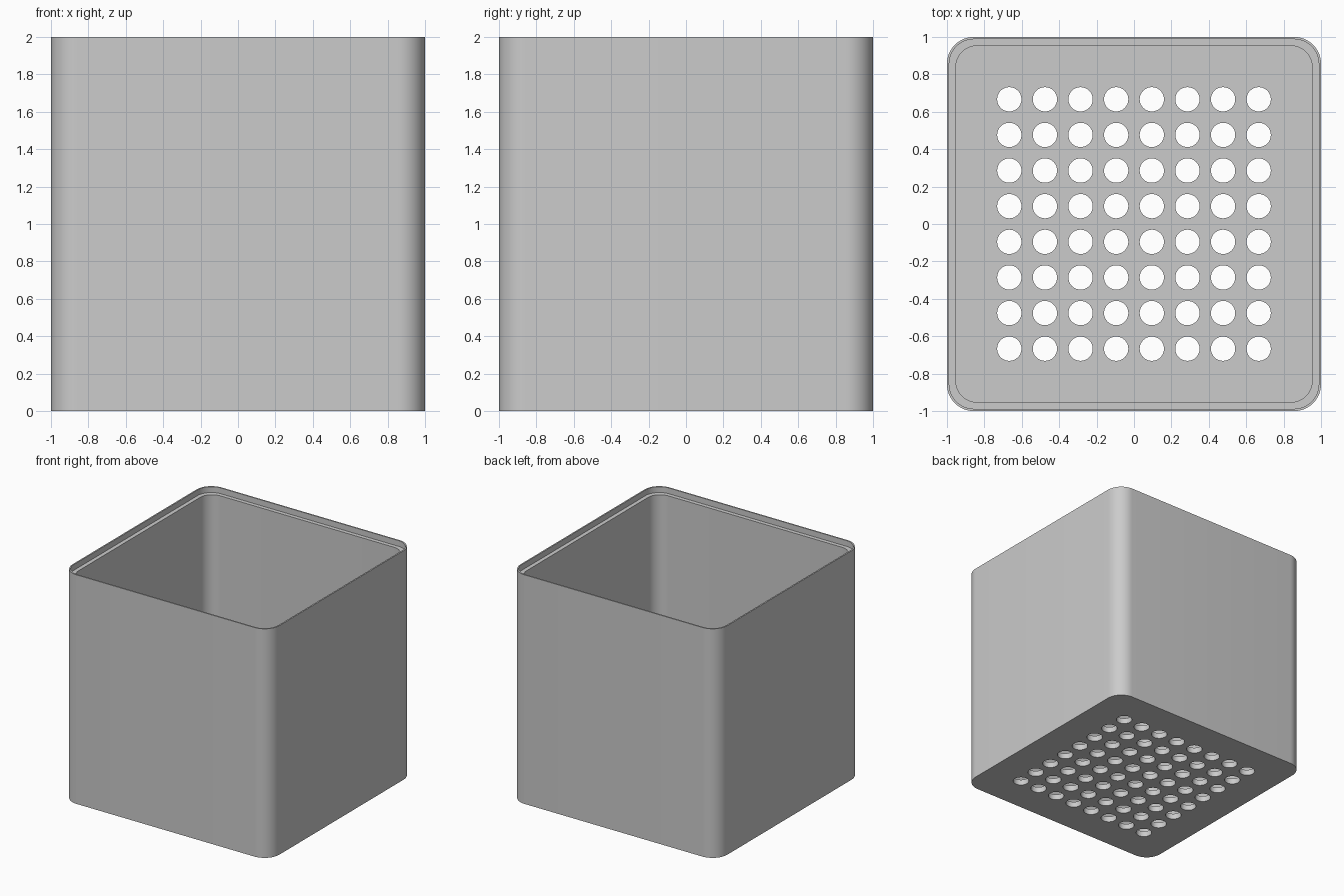
import bpy, bmesh, math

if "Cube" in bpy.data.objects:
    bpy.data.objects.remove(bpy.data.objects["Cube"])

SEGS = 12            # segments per rounded corner
WALL_IN = 0.953      # half width of the cavity
LIP_IN = 0.988       # half width inside the thin rim
FLOOR = 0.05
LEDGE = 1.95
PITCH = 0.1905
HOLE_R = 0.065


def rounded_loop(bm, half, radius, z):
    """Ring of vertices forming a rounded square."""
    c = half - radius
    ring = []
    for k, (sx, sy) in enumerate([(1, 1), (-1, 1), (-1, -1), (1, -1)]):
        for i in range(SEGS + 1):
            a = math.pi / 2 * (k + i / SEGS)
            ring.append(bm.verts.new((sx * c + radius * math.cos(a),
                                      sy * c + radius * math.sin(a), z)))
    return ring


def make_object(name, bm):
    bmesh.ops.recalc_face_normals(bm, faces=bm.faces)
    mesh = bpy.data.meshes.new(name)
    bm.to_mesh(mesh)
    bm.free()
    obj = bpy.data.objects.new(name, mesh)
    bpy.context.collection.objects.link(obj)
    return obj


# Open box: outer wall, thin rim, ledge, cavity and floor
bm = bmesh.new()
rings = [rounded_loop(bm, *p) for p in (
    (1.0, 0.143, 0), (1.0, 0.143, 2), (LIP_IN, 0.131, 2),
    (LIP_IN, 0.131, LEDGE), (WALL_IN, 0.115, LEDGE), (WALL_IN, 0.115, FLOOR))]
for a, b in zip(rings, rings[1:]):
    n = len(a)
    for i in range(n):
        j = (i + 1) % n
        bm.faces.new((a[i], a[j], b[j], b[i]))
bm.faces.new(rings[0][::-1])
bm.faces.new(rings[-1])
box = make_object("perforated_box", bm)

# Grid of drain hole cutters
bm = bmesh.new()
for ix in range(8):
    for iy in range(8):
        made = bmesh.ops.create_cone(bm, cap_ends=True, segments=32,
                                     radius1=HOLE_R, radius2=HOLE_R, depth=0.3)
        bmesh.ops.translate(bm, verts=made["verts"],
                            vec=((ix - 3.5) * PITCH, (iy - 3.5) * PITCH, 0))
cutter = make_object("hole_cutter", bm)
cutter.hide_render = True

# Cut the holes through the floor
mod = box.modifiers.new("drain_holes", 'BOOLEAN')
mod.operation = 'DIFFERENCE'
mod.solver = 'EXACT'
mod.object = cutter
bpy.context.view_layer.objects.active = box
box.select_set(True)
bpy.ops.object.modifier_apply(modifier=mod.name)
bpy.data.objects.remove(cutter)

# Plain grey, smooth corners with crisp edges
grey = bpy.data.materials.new("light_grey")
grey.diffuse_color = (0.6, 0.6, 0.6, 1)
grey.use_nodes = True
grey.node_tree.nodes["Principled BSDF"].inputs["Base Color"].default_value = grey.diffuse_color
box.data.materials.clear()
box.data.materials.append(grey)
bpy.ops.object.shade_smooth_by_angle(angle=math.radians(30))
